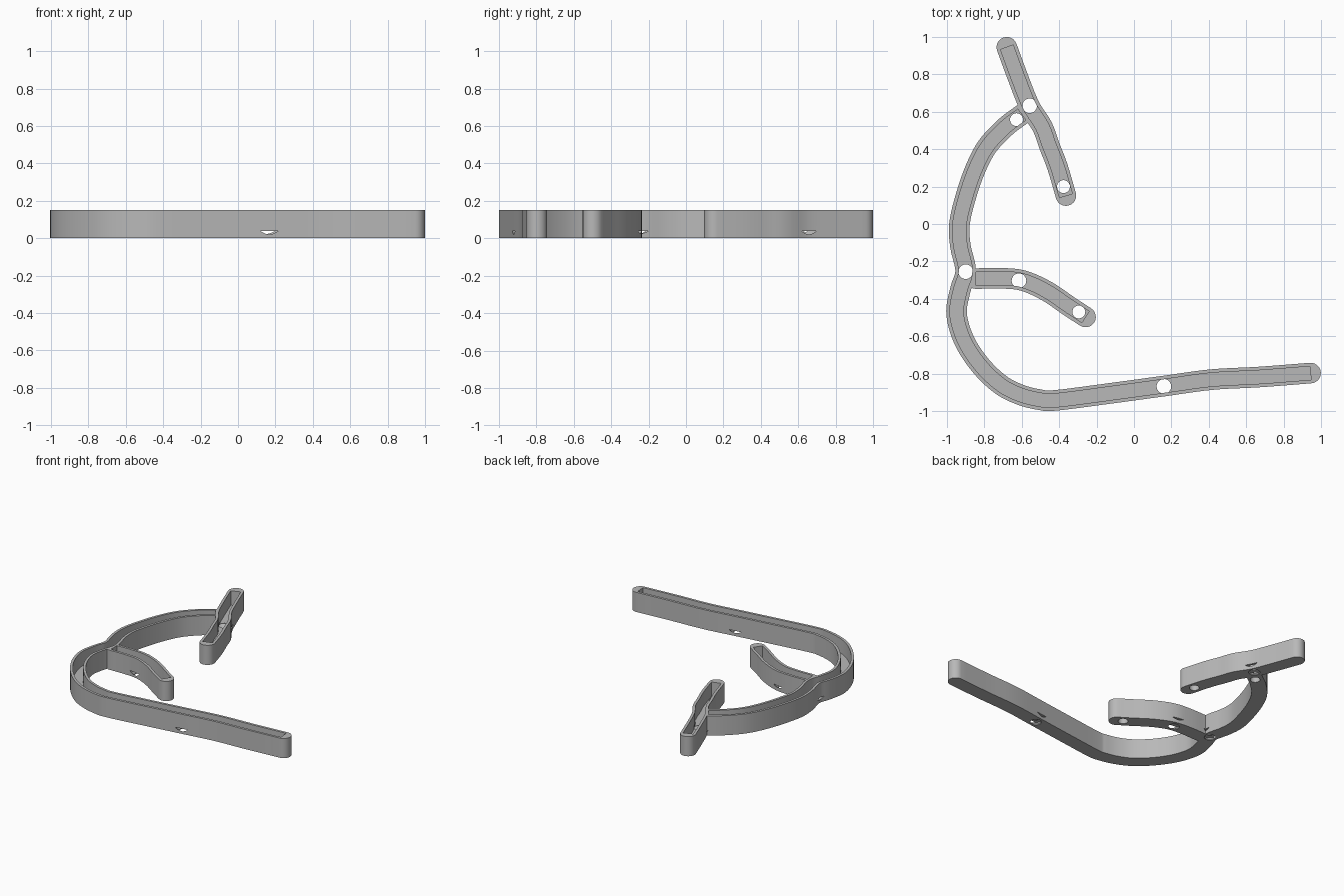
import bpy
import bmesh
import math
from mathutils import Vector

if "Cube" in bpy.data.objects:
    bpy.data.objects.remove(bpy.data.objects["Cube"], do_unlink=True)

HEIGHT, FLOOR = 0.15, 0.04
HALF, INNER = 0.055, 0.036

grey = bpy.data.materials.new("plain grey")
grey.use_nodes = True
GREY = (0.48, 0.48, 0.48, 1)
grey.diffuse_color = GREY
grey.node_tree.nodes["Principled BSDF"].inputs["Base Color"].default_value = GREY


def smooth_path(points, steps=5):
    """Catmull-Rom curve through the points."""
    p = [Vector(q) for q in points]
    p = [2 * p[0] - p[1]] + p + [2 * p[-1] - p[-2]]
    path = []
    for a, b, c, d in zip(p, p[1:], p[2:], p[3:]):
        for i in range(steps):
            t = i / steps
            path.append(0.5 * (2 * b + (c - a) * t + (2 * a - 5 * b + 4 * c - d) * t * t
                               + (3 * b - a - 3 * c + d) * t ** 3))
    return path + [p[-2]]


def ribbon(name, points, half, bottom, top, rounded):
    """Upright band following a path, with round or square ends."""
    path = smooth_path(points)
    last = len(path) - 1
    left, right = [], []
    for i, q in enumerate(path):
        d = (path[min(i + 1, last)] - path[max(i - 1, 0)]).normalized()
        n = Vector((-d.y, d.x)) * half
        left.append(q + n)
        right.append(q - n)

    def cap(centre, start):
        if not rounded:
            return []
        r = start - centre
        return [centre + Vector((r.x * math.cos(a) - r.y * math.sin(a),
                                 r.x * math.sin(a) + r.y * math.cos(a)))
                for a in (math.pi * k / 12 for k in range(1, 12))]

    outline = right + cap(path[-1], right[-1]) + left[::-1] + cap(path[0], left[0])
    bm = bmesh.new()
    face = bm.faces.new([bm.verts.new((v.x, v.y, bottom)) for v in outline])
    ext = bmesh.ops.extrude_face_region(bm, geom=[face])
    verts = [v for v in ext["geom"] if isinstance(v, bmesh.types.BMVert)]
    bmesh.ops.translate(bm, verts=verts, vec=(0, 0, top - bottom))
    bmesh.ops.recalc_face_normals(bm, faces=bm.faces)
    return make_object(name, bm)


def cone(name, x, y, r1, r2, bottom, top):
    bm = bmesh.new()
    bmesh.ops.create_cone(bm, cap_ends=True, segments=32, radius1=r1, radius2=r2, depth=top - bottom)
    bmesh.ops.translate(bm, verts=bm.verts, vec=(x, y, (top + bottom) / 2))
    return make_object(name, bm)


def make_object(name, bm):
    mesh = bpy.data.meshes.new(name)
    bm.to_mesh(mesh)
    bm.free()
    obj = bpy.data.objects.new(name, mesh)
    bpy.context.collection.objects.link(obj)
    mesh.materials.append(grey)
    return obj


def combine(target, tool, operation):
    mod = target.modifiers.new(operation.lower(), 'BOOLEAN')
    mod.operation, mod.solver, mod.object = operation, 'EXACT', tool
    bpy.context.view_layer.objects.active = target
    bpy.ops.object.modifier_apply(modifier=mod.name)
    bpy.data.objects.remove(tool, do_unlink=True)


# Centre lines of the three strokes
main = [(-.60, .585), (-.687, .519), (-.783, .417), (-.848, .294), (-.90, .144), (-.933, 0),
        (-.928, -.118), (-.90, -.25), (-.928, -.35), (-.949, -.465), (-.928, -.572),
        (-.88, -.674), (-.80, -.78), (-.703, -.866), (-.602, -.915), (-.505, -.939),
        (-.42, -.943), (-.131, -.906), (.163, -.866), (.414, -.832), (.67, -.818), (.944, -.797)]
upper = [(-.68, .945), (-.623, .79), (-.559, .631), (-.49, .52), (-.452, .417),
         (-.409, .305), (-.364, .152)]
middle = [(-.845, -.292), (-.72, -.29), (-.596, -.302), (-.468, -.358), (-.345, -.441), (-.259, -.497)]

# Solid strokes, joined
tray = ribbon("channel_tray", main, HALF, 0, HEIGHT, True)
combine(tray, ribbon("upper_bar", upper, HALF, 0, HEIGHT, True), 'UNION')
combine(tray, ribbon("middle_arm", middle, HALF, 0, HEIGHT, True), 'UNION')

# Open troughs
for path in (main, upper, middle):
    combine(tray, ribbon("trough", path, INNER, FLOOR, HEIGHT + 0.1, False), 'DIFFERENCE')

# Countersunk screw holes, whose rims break through the side walls
for x, y in ((-.558, .632), (-.90, -.255), (-.615, -.303), (.16, -.868)):
    combine(tray, cone("countersink", x, y, .038, .073, .005, .0395), 'DIFFERENCE')
    combine(tray, cone("screw_hole", x, y, .039, .039, -.05, .06), 'DIFFERENCE')

# Plain cable holes
for x, y in ((-.628, .558), (-.377, .2), (-.295, -.47)):
    combine(tray, cone("cable_hole", x, y, .0345, .0345, -.05, .06), 'DIFFERENCE')

bpy.ops.object.select_all(action='DESELECT')
tray.select_set(True)
bpy.context.view_layer.objects.active = tray
bpy.ops.object.shade_smooth_by_angle(angle=math.radians(30))
